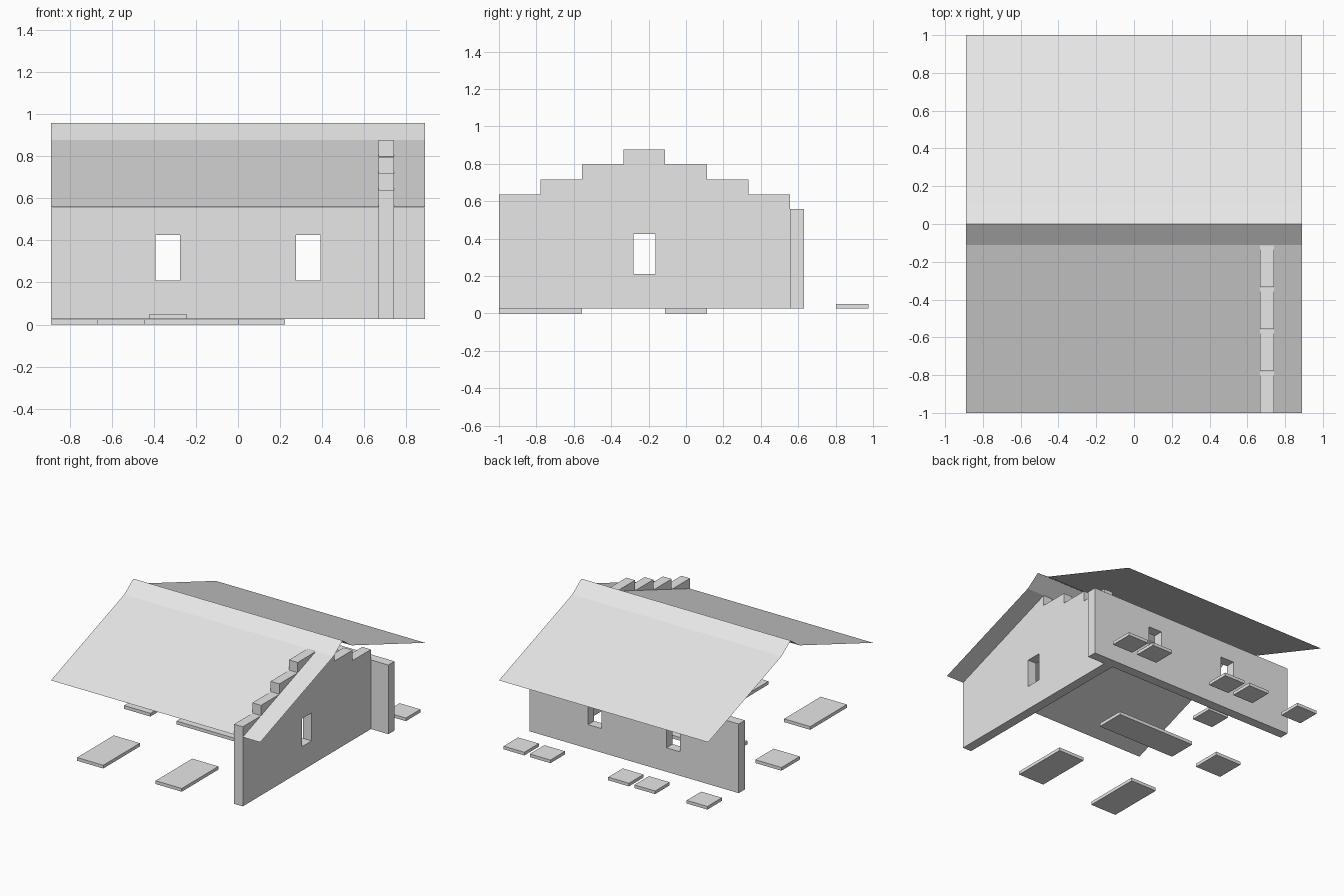
import bpy, bmesh
from mathutils import Vector

if "Cube" in bpy.data.objects:
    bpy.data.objects.remove(bpy.data.objects["Cube"])

CELL = 2 / 9          # layout grid
STEP = 0.08           # height of one gable step
BASE = 0.026          # underside of the walls
HALF = 4 * CELL       # half width of the building

grey = bpy.data.materials.new("plain_grey")
grey.diffuse_color = (0.8, 0.8, 0.8, 1)
grey.use_nodes = True
grey.node_tree.nodes["Principled BSDF"].inputs["Base Color"].default_value = grey.diffuse_color


def finish(name, bm):
    bmesh.ops.recalc_face_normals(bm, faces=bm.faces)
    mesh = bpy.data.meshes.new(name)
    bm.to_mesh(mesh)
    bm.free()
    mesh.materials.append(grey)
    obj = bpy.data.objects.new(name, mesh)
    bpy.context.collection.objects.link(obj)
    return obj


def prism(name, points, offset):
    """Extrude a flat outline along an offset."""
    bm = bmesh.new()
    face = bm.faces.new([bm.verts.new(p) for p in points])
    ext = bmesh.ops.extrude_face_region(bm, geom=[face], use_keep_orig=True)
    verts = [g for g in ext["geom"] if isinstance(g, bmesh.types.BMVert)]
    bmesh.ops.translate(bm, vec=Vector(offset), verts=verts)
    return finish(name, bm)


def box(name, x0, x1, y0, y1, z0, z1):
    return prism(name, [(x0, y0, z0), (x1, y0, z0), (x1, y1, z0), (x0, y1, z0)],
                 (0, 0, z1 - z0))


def cut(wall, *bounds):
    """Cut a window opening through a wall."""
    cutter = box("window_cutter", *bounds)
    cutter.hide_render = True
    cutter.hide_set(True)
    mod = wall.modifiers.new("window", 'BOOLEAN')
    mod.operation = 'DIFFERENCE'
    mod.solver = 'EXACT'
    mod.object = cutter


# Stepped gable wall on the right
levels = [0, 1, 2, 3, 2, 1, 0]
outline = [(-1, BASE)]
for i, n in enumerate(levels):
    z = 0.637 + n * STEP
    outline += [(-1 + i * CELL, z), (-1 + (i + 1) * CELL, z)]
outline.append((-1 + 7 * CELL, BASE))
gable = prism("gable_wall", [(3 * CELL, y, z) for y, z in outline], (0.074, 0, 0))
cut(gable, 0.6, 0.8, -0.282, -0.164, 0.21, 0.425)

# Long back wall with two windows
back = box("back_wall", -HALF, HALF, 2.5 * CELL, 0.63, BASE, 0.557)
for x in (-1.5 * CELL, 1.5 * CELL):
    cut(back, x - 0.058, x + 0.058, 0.5, 0.7, 0.21, 0.425)

# Thin roof sheet with a steeper ridge cap
bm = bmesh.new()
profile = [(-1, 0.558), (-0.111, 0.878), (0, 0.957), (0.111, 0.878), (1, 0.558)]
rows = [[bm.verts.new((x, y, z)) for x in (-HALF, HALF)] for y, z in profile]
for a, b in zip(rows, rows[1:]):
    bm.faces.new((a[0], a[1], b[1], b[0]))
roof = finish("roof", bm)
if roof.data.polygons[0].normal.z < 0:
    roof.data.flip_normals()

# Floor slabs: x start, y start, x cells, y cells
for x, y, w, d in [(-3, -4.5, 1, 2), (0, -4.5, 1, 2), (-4, -0.5, 1, 1), (-2, -0.5, 3, 1)]:
    box("floor_slab", x * CELL, (x + w) * CELL, y * CELL, (y + d) * CELL, 0, 0.025)

# Small raised pads, centred in their grid cells
for x, y in [(3.5, 4), (2.5, 4), (-0.5, 4), (-1.5, 4), (-3.5, 4), (-1.5, 2)]:
    cx, cy, r = x * CELL, y * CELL, 0.088
    box("raised_pad", cx - r, cx + r, cy - r, cy + r, 0.026, 0.05)
